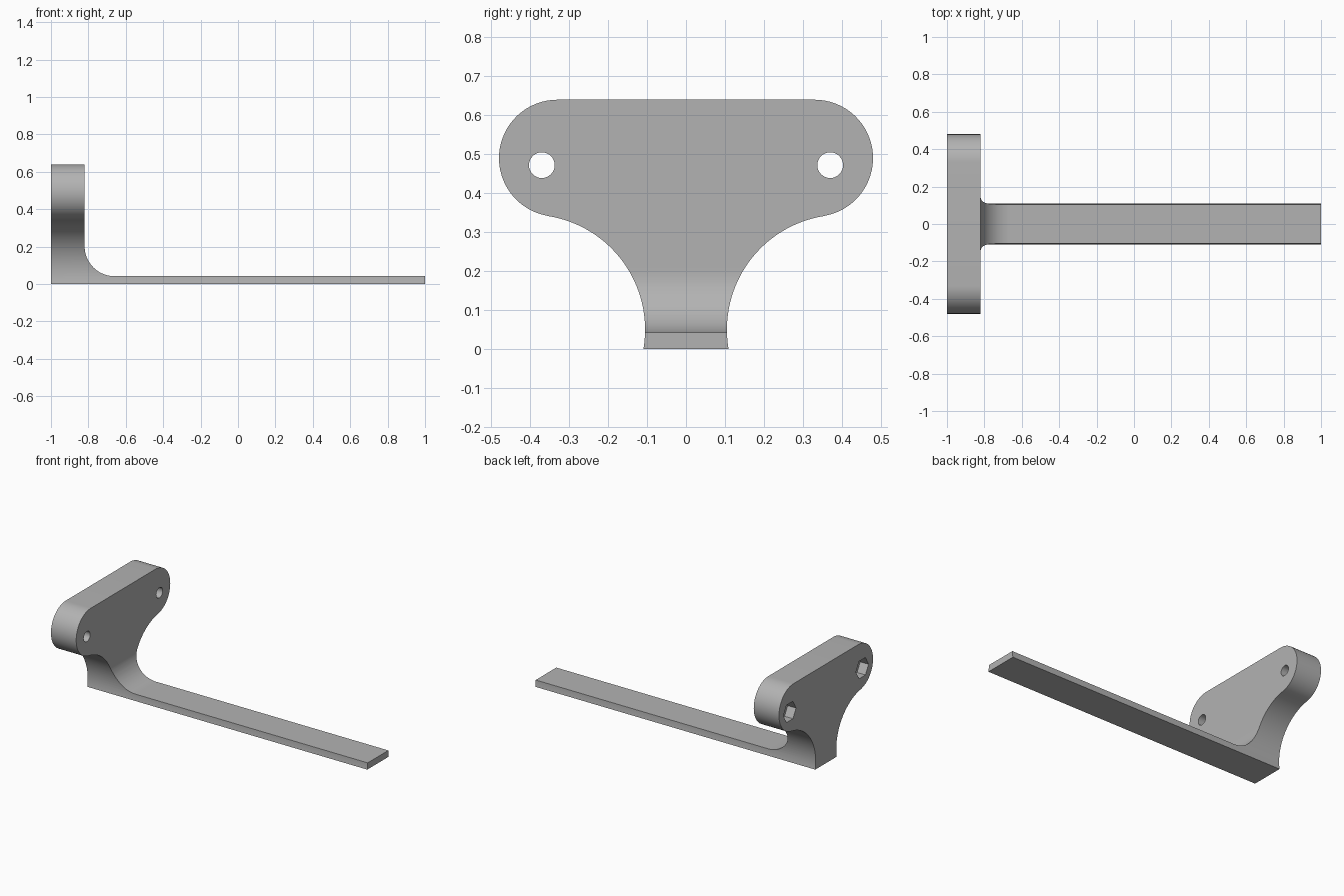
import bpy
import bmesh
from math import sin, cos, pi, atan2, asin, radians
from mathutils import Vector

default = bpy.data.objects.get("Cube")
if default:
    bpy.data.objects.remove(default, do_unlink=True)

grey = bpy.data.materials.new("plain grey")
grey.use_nodes = True
grey.diffuse_color = (0.45, 0.45, 0.45, 1)
grey.node_tree.nodes["Principled BSDF"].inputs["Base Color"].default_value = grey.diffuse_color


def arc(centre, radius, start, end, steps):
    return [(centre[0] + radius * cos(start + (end - start) * i / steps),
             centre[1] + radius * sin(start + (end - start) * i / steps))
            for i in range(steps + 1)]


def prism(name, points, offset):
    """Extrude a closed outline along the offset vector."""
    bm = bmesh.new()
    face = bm.faces.new([bm.verts.new(p) for p in points])
    top = bmesh.ops.extrude_face_region(bm, geom=[face])["geom"]
    bmesh.ops.translate(bm, vec=Vector(offset),
                        verts=[v for v in top if isinstance(v, bmesh.types.BMVert)])
    bmesh.ops.recalc_face_normals(bm, faces=bm.faces)
    mesh = bpy.data.meshes.new(name)
    bm.to_mesh(mesh)
    bm.free()
    mesh.materials.append(grey)
    obj = bpy.data.objects.new(name, mesh)
    bpy.context.collection.objects.link(obj)
    return obj


def boolean(target, cutter, operation):
    mod = target.modifiers.new(cutter.name, 'BOOLEAN')
    mod.operation, mod.object, mod.solver = operation, cutter, 'EXACT'
    bpy.context.view_layer.objects.active = target
    bpy.ops.object.modifier_apply(modifier=mod.name)
    bpy.data.objects.remove(cutter, do_unlink=True)


# Side profile: upright plate, inner fillet and long thin arm
thick, arm_z, fillet = -0.82, 0.042, 0.16
side = [(-1, 0), (1, 0), (1, arm_z)]
side += arc((thick + fillet, arm_z + fillet), fillet, 1.5 * pi, pi, 24)
side += [(thick, 0.7), (-1, 0.7)]
bracket = prism("bracket", [(x, -0.6, z) for x, z in side], (0, 1.2, 0))

# End-on outline: rounded lobes flowing through concave flanks to a narrow foot
lobe, lobe_r = Vector((0.33, 0.49)), 0.15
flank, flank_r = Vector((0.40, 0.05)), 0.295
d = flank - lobe
join = atan2(d.y, d.x)
half = arc(flank, flank_r, pi + asin(flank.y / flank_r), join + pi, 32)
half += arc(lobe, lobe_r, join, pi / 2, 32)[1:]
outline = half + [(-y, z) for y, z in reversed(half)]
boolean(bracket, prism("outline", [(-1.1, y, z) for y, z in outline], (2.2, 0, 0)), 'INTERSECT')

# Bolt holes with hexagonal nut pockets in the outer face
for s in (-1, 1):
    centre = (s * 0.37, 0.472)
    hole = arc(centre, 0.033, 0, 2 * pi, 32)[:-1]
    pocket = arc(centre, 0.065, 0, 2 * pi, 6)[:-1]
    boolean(bracket, prism("hole", [(-1.1, y, z) for y, z in hole], (0.5, 0, 0)), 'DIFFERENCE')
    boolean(bracket, prism("pocket", [(-1.1, y, z) for y, z in pocket], (0.16, 0, 0)), 'DIFFERENCE')

# Smooth curved walls, crisp edges
bpy.ops.object.select_all(action='DESELECT')
bracket.select_set(True)
bpy.context.view_layer.objects.active = bracket
bpy.ops.object.shade_smooth_by_angle(angle=radians(30))
